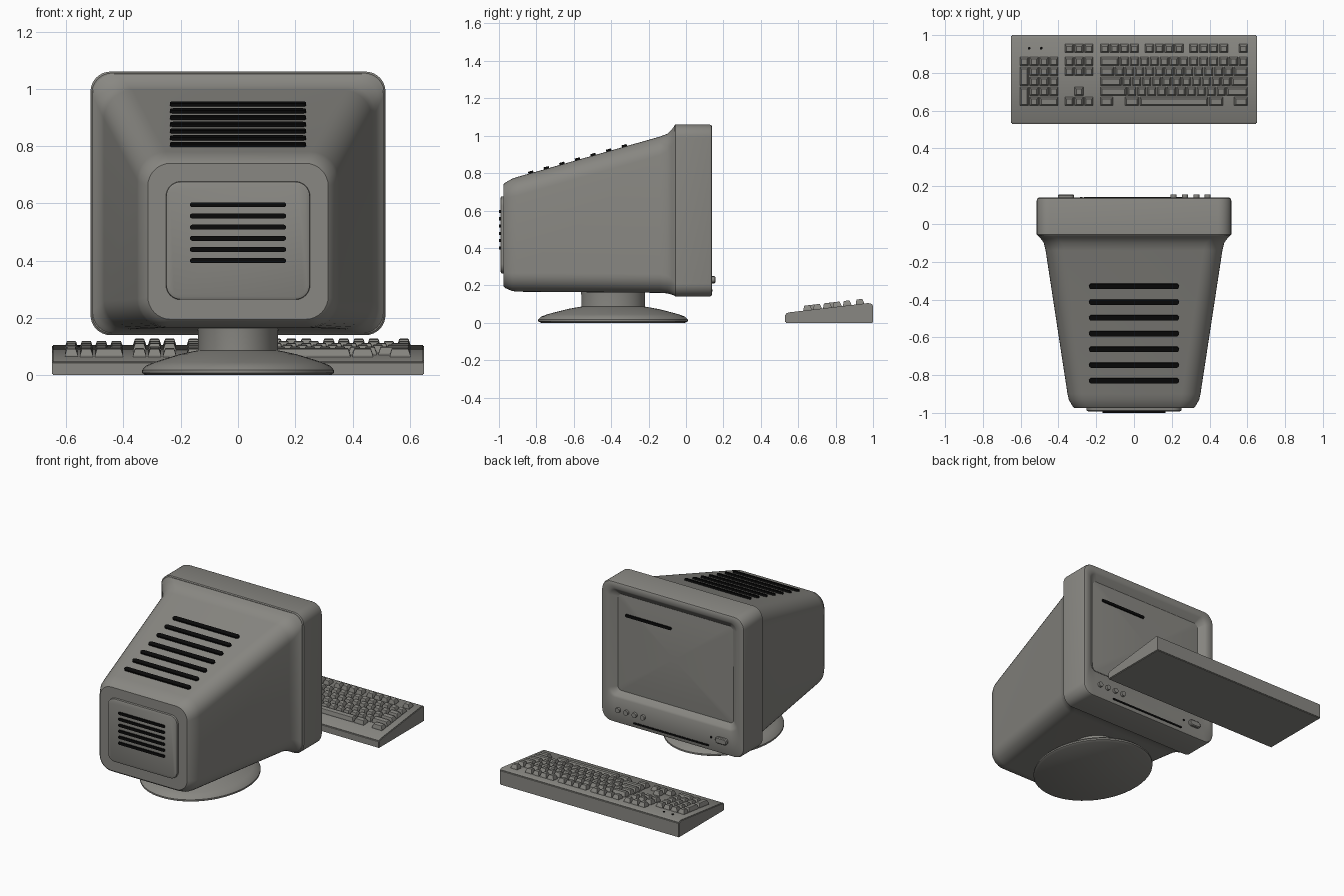
import bpy, bmesh, math
from mathutils import Matrix

default = bpy.data.objects.get("Cube")
if default:
    bpy.data.objects.remove(default, do_unlink=True)


def material(name, color):
    m = bpy.data.materials.new(name)
    m.use_nodes = True
    m.diffuse_color = color
    m.node_tree.nodes["Principled BSDF"].inputs["Base Color"].default_value = color
    return m


GREY = material("warm grey plastic", (0.25, 0.245, 0.225, 1))
BLACK = material("black", (0.003, 0.003, 0.003, 1))


def finish(bm, name, mat, smooth=True):
    bmesh.ops.recalc_face_normals(bm, faces=bm.faces)
    mesh = bpy.data.meshes.new(name)
    bm.to_mesh(mesh)
    bm.free()
    mesh.materials.append(mat)
    ob = bpy.data.objects.new(name, mesh)
    bpy.context.collection.objects.link(ob)
    if smooth:
        bpy.ops.object.select_all(action="DESELECT")
        ob.select_set(True)
        bpy.context.view_layer.objects.active = ob
        bpy.ops.object.shade_smooth_by_angle(angle=math.radians(35))
    return ob


def rounded_ring(bm, y, half_w, z0, z1, r, x=0, steps=8):
    """Rounded rectangle in the XZ plane."""
    ring = []
    for cx, cz, start in ((1, 1, 0), (-1, 1, 1), (-1, -1, 2), (1, -1, 3)):
        for i in range(steps + 1):
            a = (start + i / steps) * math.pi / 2
            px = x + cx * (half_w - r) + r * math.cos(a)
            pz = (z1 - r if cz > 0 else z0 + r) + r * math.sin(a)
            ring.append(bm.verts.new((px, y, pz)))
    return ring


def bridge(bm, rings):
    n = len(rings[0])
    for a, b in zip(rings, rings[1:]):
        for i in range(n):
            bm.faces.new((a[i], a[(i + 1) % n], b[(i + 1) % n], b[i]))
    bm.faces.new(rings[0])
    bm.faces.new(rings[-1])


def loft(name, sections, mat=GREY, x=0):
    """Skin rounded rectangles given as (y, half width, z0, z1, radius)."""
    bm = bmesh.new()
    bridge(bm, [rounded_ring(bm, *s, x=x) for s in sections])
    return finish(bm, name, mat)


def slot(name, half_w, thick, depth, location, tilt=0, mat=BLACK):
    """Bar with round ends, flat side facing y before tilting about x."""
    t = thick / 2
    ob = loft(name, [(-depth / 2, half_w, -t, t, t * 0.98), (depth / 2, half_w, -t, t, t * 0.98)], mat)
    ob.location = location
    ob.rotation_euler.x = tilt
    return ob


def lathe(name, profile, y, sx, sy, segments=64):
    """Elliptical turned part from (radius, z) points."""
    bm = bmesh.new()
    rings = []
    for r, z in profile:
        rings.append([bm.verts.new((r * sx * math.cos(a), y + r * sy * math.sin(a), z))
                      for a in (2 * math.pi * i / segments for i in range(segments))])
    bridge(bm, rings)
    return finish(bm, name, GREY)


# Monitor housing, tapering to the rear
loft("monitor_housing", [
    (-0.975, 0.315, 0.195, 0.74, 0.08),
    (-0.965, 0.325, 0.185, 0.75, 0.085),
    (-0.93, 0.345, 0.17, 0.77, 0.095),
    (-0.90, 0.352, 0.166, 0.78, 0.1),
    (-0.14, 0.468, 0.16, 0.995, 0.1),
    (-0.10, 0.478, 0.157, 1.01, 0.095),
    (-0.075, 0.495, 0.15, 1.035, 0.085),
    (-0.06, 0.51, 0.145, 1.055, 0.075),
])

# Screen surround with its sunken opening
loft("screen_surround", [
    (-0.062, 0.51, 0.145, 1.055, 0.07),
    (-0.056, 0.515, 0.14, 1.06, 0.07),
    (0.125, 0.515, 0.14, 1.06, 0.07),
    (0.136, 0.511, 0.144, 1.056, 0.067),
    (0.14, 0.502, 0.153, 1.047, 0.06),
    (0.14, 0.468, 0.305, 1.018, 0.05),
    (0.133, 0.455, 0.317, 1.007, 0.045),
    (0.105, 0.418, 0.342, 0.972, 0.025),
])

# Gently bulging glass
glass = []
for k in (1, 0.85, 0.65, 0.45, 0.25, 0.08):
    glass.append((0.106 + 0.016 * (1 - k * k), 0.416 * k, 0.657 - 0.313 * k, 0.657 + 0.313 * k, 0.024 * k))
loft("screen_glass", glass)
slot("screen_mark", 0.167, 0.018, 0.008, (0.188, 0.121, 0.85))

# Controls below the screen
slot("chin_slot", 0.275, 0.012, 0.006, (0.01, 0.14, 0.172))
for i in range(4):
    slot("control_knob", 0.016, 0.032, 0.03, (0.21 + 0.06 * i, 0.14, 0.23), mat=GREY)
loft("power_button", [
    (0.135, 0.042, 0.21, 0.25, 0.018),
    (0.152, 0.042, 0.21, 0.25, 0.018),
    (0.157, 0.037, 0.215, 0.245, 0.014),
], x=-0.36)
slot("power_light", 0.007, 0.014, 0.008, (-0.28, 0.14, 0.23))

# Rear panel and its vents
loft("rear_panel", [
    (-0.97, 0.252, 0.263, 0.677, 0.052),
    (-0.988, 0.25, 0.265, 0.675, 0.05),
    (-0.992, 0.241, 0.274, 0.666, 0.042),
])
for i in range(6):
    slot("rear_vent", 0.168, 0.017, 0.01, (0, -0.995, 0.4 + 0.039 * i))

# Vents along the sloping top
slope = math.atan2(0.215, 0.76)
for i in range(7):
    y = -0.83 + i * 0.0833
    z = 0.78 + (y + 0.9) * math.tan(slope) + 0.005
    slot("top_vent", 0.238, 0.028, 0.012, (0, y, z), tilt=slope - math.pi / 2)

# Swivel stand
lathe("stand_base", [(0.96, 0), (1, 0.008), (1, 0.018), (0.96, 0.033), (0.88, 0.045),
                     (0.74, 0.06), (0.6, 0.074), (0.46, 0.084), (0.4, 0.088)], -0.39, 0.335, 0.4)
lathe("stand_neck", [(1, 0.08), (1, 0.15), (1.02, 0.175)], -0.39, 0.14, 0.17)

# Keyboard case: side profile pulled along x
KEY_SLOPE = math.atan2(0.053, 0.45)


def case_height(y):
    return 0.053 + (y - 0.53) * math.tan(KEY_SLOPE)


bm = bmesh.new()
side = [(0.53, 0), (1, 0), (1, 0.096), (0.98, case_height(0.98)), (0.545, case_height(0.545)), (0.53, 0.046)]
bridge(bm, [[bm.verts.new((x, y, z)) for y, z in side] for x in (-0.65, 0.65)])
bmesh.ops.recalc_face_normals(bm, faces=bm.faces)
bmesh.ops.bevel(bm, geom=list(bm.edges), offset=0.004, segments=2, affect="EDGES")
finish(bm, "keyboard_case", GREY)

# Keyboard keys, all tapered caps in one mesh
keys = bmesh.new()
PITCH = 0.0525
ROWS = [0.862, 0.809, 0.756, 0.703, 0.65]
FUNCTION_ROW = 0.93


def key(x0, x1, y, y_low=None):
    """Cap between x0 and x1; y_low stretches it over more rows."""
    y_low = y if y_low is None else y_low
    w, d = x1 - x0 - 0.006, y - y_low + PITCH - 0.007
    yc = (y + y_low) / 2
    place = Matrix.Translation(((x0 + x1) / 2, yc, case_height(yc))) @ Matrix.Rotation(KEY_SLOPE, 4, "X")
    rings = []
    for z, inset in ((-0.004, 0), (0.006, 0.001), (0.024, 0.007), (0.026, 0.009)):
        a, b = w / 2 - inset, d / 2 - inset
        rings.append([keys.verts.new(place @ Matrix.Translation((sx * a, sy * b, z)).translation)
                      for sx, sy in ((-1, -1), (1, -1), (1, 1), (-1, 1))])
    bridge(keys, rings)


def run(x, y, widths):
    """Row of keys by unit width; a negative width leaves a gap."""
    for u in widths:
        if u > 0:
            key(x, x + u * PITCH, y)
        x += abs(u) * PITCH


MAIN, NAV, PAD = -0.182, -0.37, -0.608
run(MAIN, FUNCTION_ROW, [1] * 4 + [-0.5] + [1] * 4 + [-0.5] + [1] * 4 + [-1] + [1])
run(MAIN, ROWS[0], [2] + [1] * 13)
run(MAIN, ROWS[1], [1.5] + [1] * 12 + [1.5])
run(MAIN, ROWS[2], [2.25] + [1] * 11 + [1.75])
run(MAIN, ROWS[3], [2.75] + [1] * 10 + [2.25])
run(MAIN, ROWS[4], [1.4, -1.1, 1.5, 7, 1.5, -1, 1.5])
for y in (FUNCTION_ROW, ROWS[0], ROWS[1], ROWS[4]):
    run(NAV, y, [1] * 3)
run(NAV, ROWS[3], [-1, 1])
run(PAD, ROWS[0], [1] * 4)
for y in ROWS[1:4]:
    run(PAD + PITCH, y, [1] * 3)
run(PAD + PITCH, ROWS[4], [1, 2])
key(PAD, PAD + PITCH, ROWS[1], ROWS[2])
key(PAD, PAD + PITCH, ROWS[3], ROWS[4])
finish(keys, "keyboard_keys", GREY, smooth=False)

# Keyboard lock lights
for x in (-0.555, -0.492):
    slot("lock_light", 0.007, 0.014, 0.008, (x, FUNCTION_ROW, case_height(FUNCTION_ROW)),
         tilt=KEY_SLOPE - math.pi / 2)
